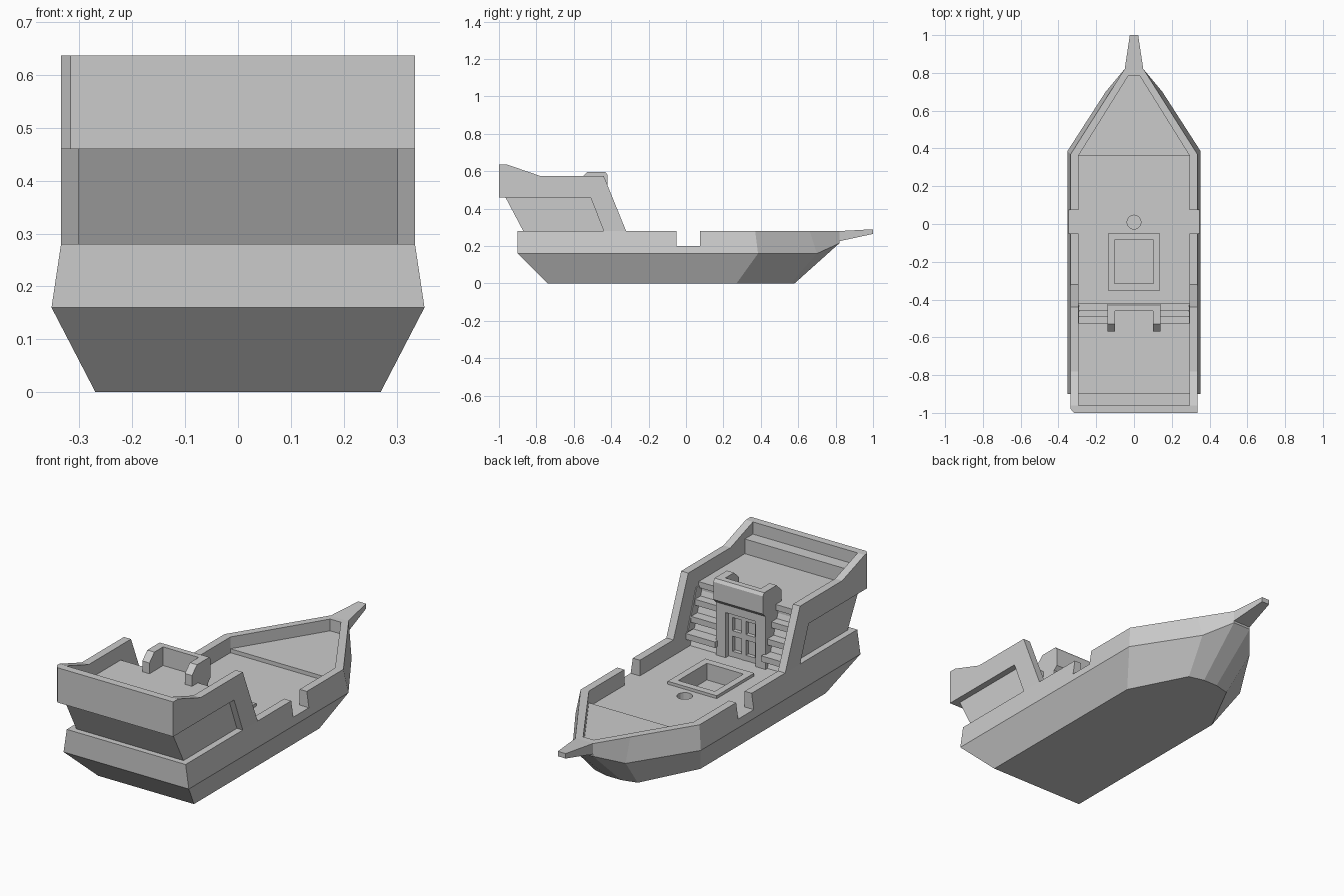
import bpy, bmesh, math

if "Cube" in bpy.data.objects:
    bpy.data.objects.remove(bpy.data.objects["Cube"])


def finish(name, bm):
    bmesh.ops.recalc_face_normals(bm, faces=bm.faces)
    me = bpy.data.meshes.new(name)
    bm.to_mesh(me)
    bm.free()
    ob = bpy.data.objects.new(name, me)
    bpy.context.collection.objects.link(ob)
    return ob


def loft(name, rings):
    """Closed solid through rings of equal point count."""
    bm = bmesh.new()
    vs = [[bm.verts.new(p) for p in r] for r in rings]
    n = len(rings[0])
    for a, b in zip(vs, vs[1:]):
        for i in range(n):
            j = (i + 1) % n
            bm.faces.new((a[i], a[j], b[j], b[i]))
    bm.faces.new(vs[0])
    bm.faces.new(vs[-1])
    return finish(name, bm)


def prism(name, pts, lo, hi, axis='x'):
    """Extrude a (y,z) profile along x, or an (x,y) plan along z."""
    put = (lambda p, t: (t, p[0], p[1])) if axis == 'x' else (lambda p, t: (p[0], p[1], t))
    return loft(name, [[put(p, t) for p in pts] for t in (lo, hi)])


def box(name, x0, x1, y0, y1, z0, z1):
    return prism(name, [(x0, y0), (x1, y0), (x1, y1), (x0, y1)], z0, z1, 'z')


def pair(name, pts, lo, hi):
    for s, side in ((1, "right"), (-1, "left")):
        prism(f"{name}_{side}", pts, s * lo, s * hi)


def cut(ob, cutter):
    m = ob.modifiers.new("cut", 'BOOLEAN')
    m.operation, m.solver, m.object = 'DIFFERENCE', 'EXACT', cutter
    bpy.context.view_layer.update()
    ob.data = bpy.data.meshes.new_from_object(ob.evaluated_get(bpy.context.evaluated_depsgraph_get()))
    ob.modifiers.clear()
    bpy.data.objects.remove(cutter)


def sym(half):
    return half + [(-p[0],) + tuple(p[1:]) for p in reversed(half)]


# Hull: bottom, chine and rail outlines
hull = loft("hull", [
    sym([(.27, -.74, 0), (.27, .27, 0), (.12, .56, 0), (.04, .58, 0)]),
    sym([(.353, -.9, .16), (.353, .385, .16), (.15, .70, .16), (.05, .82, .215)]),
    sym([(.335, -.9, .28), (.335, .37, .28), (.15, .662, .28), (.05, .82, .28)]),
])
# Deck well, side gates, cargo hold and mast hole
cut(hull, prism("well", sym([(.295, -.62), (.295, .36), (.03, .785)]), .2, .4, 'z'))
cut(hull, box("gates", -.5, .5, -.05, .075, .2, .4))
cut(hull, box("hold", -.103, .103, -.315, -.085, .13, .3))
cut(hull, prism("mast_hole", [(.037 * math.cos(i * math.pi / 8), .01 + .037 * math.sin(i * math.pi / 8))
                              for i in range(16)], .13, .3, 'z'))

# Raised foredeck and bowsprit
prism("foredeck", sym([(.297, .36), (.032, .787)]), .19, .22, 'z')
loft("bowsprit", [[(-w, y, a), (w, y, a), (w, y, b), (-w, y, b)]
                  for w, y, a, b in ((.05, .815, .225, .28), (.022, 1.0, .265, .29))])

# Hatch rim around the hold
rim = box("hatch_rim", -.138, .138, -.352, -.05, .195, .215)
cut(rim, box("rim_hole", -.103, .103, -.315, -.085, .1, .3))

# Stern cabin core with quarterdeck on top
prism("stern_cabin", [(-.87, .2), (-.87, .28), (-.965, .46), (-.965, .5),
                      (-.54, .5), (-.54, .2)], -.302, .302)
pair("side_panel", [(-.55, .28), (-.55, .48), (-.5, .48), (-.43, .28)], .29, .302)

# Quarterdeck side walls with raking pillar, and the stern wall
pair("quarter_wall", [(-.96, .46), (-.51, .46), (-.44, .28), (-.32, .28),
                      (-.44, .575), (-.78, .575), (-.96, .637)], .295, .335)
prism("stern_wall", [(-.335, -.96), (-.335, -.98), (-.317, -1), (.335, -1), (.335, -.96)], .46, .637, 'z')
box("stern_bench", -.297, .297, -.962, -.895, .495, .575)

# Twin stairways: overhanging treads on a raked core
for s, side in ((1, "right"), (-1, "left")):
    prism(f"stair_core_{side}", [(-.55, .2), (-.455, .2), (-.55, .48)], s * .13, s * .297)
    for i, y in enumerate((-.42, -.455, -.487, -.523)):
        z = .275 + .075 * i
        prism(f"tread_{side}_{i + 1}", [(-.55, z - .03), (y, z - .03), (y, z), (-.55, z)], s * .13, s * .297)

# Cabin doorway: jambs, lintel and a paned door
pair("door_jamb", [(-.55, .2), (-.44, .2), (-.44, .48), (-.55, .48)], .085, .14)
box("door_lintel", -.14, .14, -.55, -.44, .43, .48)
box("door", -.09, .09, -.55, -.485, .2, .44)
for x in (-.075, 0, .075):
    box("door_stile", x - .012, x + .012, -.49, -.465, .2, .43)
for z in (.215, .32, .415):
    box("door_rail", -.087, .087, -.49, -.465, z - .014, z + .014)

# Helm balcony above the doorway
box("balcony_floor", -.14, .14, -.55, -.45, .47, .5)
prism("balcony_front", [(-.46, .595), (-.42, .58), (-.42, .49), (-.445, .465), (-.46, .465)][1:] +
      [(-.46, .595), (-.43, .595)], -.14, .14)
pair("balcony_arm", [(-.45, .48), (-.45, .595), (-.53, .595), (-.57, .555), (-.57, .49)], .1, .14)
